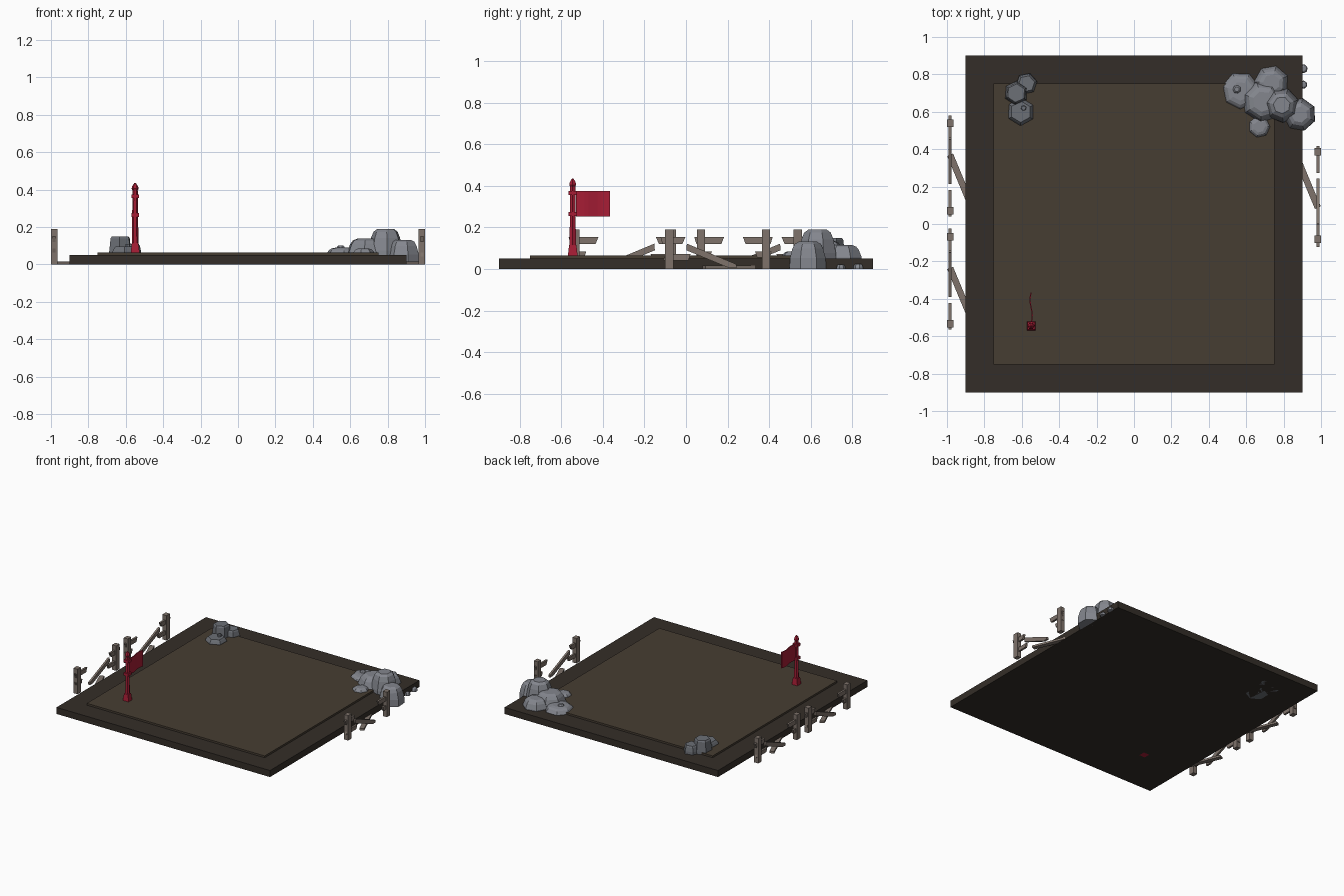
import bpy, bmesh, math
from mathutils import Matrix, Vector

if "Cube" in bpy.data.objects:
    bpy.data.objects.remove(bpy.data.objects["Cube"])


def material(name, rgb):
    m = bpy.data.materials.new(name)
    m.diffuse_color = (*rgb, 1)
    m.use_nodes = True
    m.node_tree.nodes["Principled BSDF"].inputs["Base Color"].default_value = m.diffuse_color
    return m


EARTH_DARK = material("dark_earth", (0.034, 0.027, 0.021))
EARTH = material("earth", (0.062, 0.047, 0.032))
STONE = material("stone", (0.23, 0.24, 0.27))
STONE_DARK = material("dark_stone", (0.15, 0.16, 0.18))
WOOD = material("old_wood", (0.21, 0.17, 0.145))
RED = material("red", (0.38, 0.012, 0.035))


def finish(name, bm, mat, matrix=Matrix()):
    bmesh.ops.recalc_face_normals(bm, faces=bm.faces)
    me = bpy.data.meshes.new(name)
    bm.to_mesh(me)
    bm.free()
    me.materials.append(mat)
    ob = bpy.data.objects.new(name, me)
    ob.matrix_world = matrix
    bpy.context.collection.objects.link(ob)
    return ob


def box(name, centre, size, mat, matrix=Matrix()):
    bm = bmesh.new()
    bmesh.ops.create_cube(bm, size=1)
    bmesh.ops.scale(bm, vec=size, verts=bm.verts)
    bmesh.ops.translate(bm, vec=centre, verts=bm.verts)
    return finish(name, bm, mat, matrix)


def stack(name, x, y, rings, sides, turn, mat):
    """Rings of (radius, z) joined into a capped faceted solid."""
    bm = bmesh.new()
    loops = []
    for r, z in rings:
        loops.append([bm.verts.new((x + r * math.cos(turn + i * math.tau / sides),
                                    y + r * math.sin(turn + i * math.tau / sides), z))
                      for i in range(sides)])
    for a, b in zip(loops, loops[1:]):
        for i in range(sides):
            j = (i + 1) % sides
            bm.faces.new((a[i], a[j], b[j], b[i]))
    bm.faces.new(loops[0][::-1])
    bm.faces.new(loops[-1])
    return finish(name, bm, mat)


def plank(name, profile, thick, matrix):
    """Side profile of (y, z) points extruded along x."""
    bm = bmesh.new()
    f = bm.faces.new([bm.verts.new((-thick / 2, y, z)) for y, z in profile])
    out = bmesh.ops.extrude_face_region(bm, geom=[f])
    bmesh.ops.translate(bm, vec=(thick, 0, 0),
                        verts=[v for v in out["geom"] if isinstance(v, bmesh.types.BMVert)])
    return finish(name, bm, WOOD, matrix)


# Ground slabs
box("ground_slab", (0, 0, 0.025), (1.8, 1.8, 0.05), EARTH_DARK)
box("ground_inset", (0, 0, 0.0325), (1.5, 1.5, 0.063), EARTH)


# Broken fences, the right one turned half round
def fence(label, x, y, angle):
    m = Matrix.Translation((x, y, 0)) @ Matrix.Rotation(angle, 4, 'Z')
    for u in (-0.233, 0.233):
        box(label + "_post", (0, u, 0.095), (0.034, 0.04, 0.19), WOOD, m)
    stubs = {
        "upper_stub_long": [(-0.255, 0.12), (-0.135, 0.12), (-0.122, 0.153), (-0.265, 0.153)],
        "lower_stub_short": [(-0.25, 0.055), (-0.19, 0.055), (-0.18, 0.085), (-0.26, 0.085)],
        "upper_stub_short": [(0.265, 0.12), (0.17, 0.12), (0.155, 0.153), (0.275, 0.153)],
        "lower_stub_long": [(0.26, 0.042), (0.14, 0.042), (0.13, 0.072), (0.25, 0.072)],
        "leaning_rail": [(0.148, 0.122), (0.15, 0.09), (-0.055, 0.005), (-0.09, 0.005), (-0.09, 0.023)],
    }
    for n, p in stubs.items():
        plank(label + "_" + n, p, 0.015, m)
    a, b = Vector((0.0, 0.065)), Vector((0.11, -0.2))
    d, c = b - a, (a + b) / 2
    rail = m @ Matrix.Translation((c.x, c.y, 0.0085)) @ Matrix.Rotation(math.atan2(d.y, d.x), 4, 'Z')
    box(label + "_fallen_rail", (0, 0, 0), (d.length, 0.034, 0.015), WOOD, rail)


fence("left_back_fence", -0.983, 0.305, 0)
fence("left_front_fence", -0.983, -0.3, 0)
fence("right_fence", 0.983, 0.152, math.pi)


# Rounded boulders: x, y, radius, base z, top z, turn
boulders = [
    (0.79, 0.635, 0.095, 0.0, 0.19, 0.3), (0.69, 0.655, 0.115, 0.02, 0.138, 0.1),
    (0.885, 0.585, 0.09, 0.0, 0.132, 0.5), (0.735, 0.755, 0.095, 0.02, 0.115, 0.4),
    (0.57, 0.71, 0.105, 0.03, 0.09, 0.2), (0.67, 0.52, 0.065, 0.03, 0.085, 0.0),
    (0.55, 0.72, 0.027, 0.05, 0.102, 0.5), (0.905, 0.83, 0.024, 0.0, 0.025, 0.2),
    (0.905, 0.745, 0.022, 0.0, 0.022, 0.6),
]
for x, y, r, z0, z1, t in boulders:
    h = z1 - z0
    stack("boulder", x, y, [(r, z0), (r * 0.98, z0 + h * 0.4), (r * 0.84, z0 + h * 0.75),
                            (r * 0.7, z0 + h * 0.92), (r * 0.48, z1)], 7, t, STONE)

# Flat-topped hexagonal stones
for x, y, r, z1, t in [(-0.63, 0.70, 0.067, 0.15, 0.45), (-0.575, 0.75, 0.06, 0.11, 0.2),
                       (-0.605, 0.60, 0.077, 0.095, 0.5), (-0.59, 0.62, 0.017, 0.11, 0.3)]:
    stack("hex_stone", x, y, [(r, 0), (r * 0.97, 0.07), (r * 0.85, z1 - 0.01), (r * 0.74, z1)],
          6, t, STONE_DARK)

# Flag pole with flared foot, two collars and pointed tip
q = math.pi / 4
px, py = -0.55, -0.545
stack("pole_foot", px, py, [(0.034, 0), (0.033, 0.065), (0.025, 0.115)], 4, q, RED)
stack("flag_pole", px, py, [(0.018, 0.1), (0.014, 0.395)], 6, 0, RED)
for z in (0.265, 0.365):
    stack("pole_collar", px, py, [(0.028, z - 0.01), (0.028, z + 0.01)], 4, q, RED)
stack("pole_tip", px, py, [(0.012, 0.392), (0.019, 0.405), (0.016, 0.418), (0.004, 0.436)], 6, 0, RED)

# Gently waving flag cloth
bm = bmesh.new()
N = 8
rows = []
for i in range(N + 1):
    y = py + 0.015 + 0.165 * i / N
    x = px + 0.006 * math.sin(i / N * math.tau)
    rows.append([bm.verts.new((x + dx, y, z)) for dx, z in
                 ((-0.003, 0.253), (0.003, 0.253), (0.003, 0.376), (-0.003, 0.376))])
for a, b in zip(rows, rows[1:]):
    for k in range(4):
        bm.faces.new((a[k], a[(k + 1) % 4], b[(k + 1) % 4], b[k]))
bm.faces.new(rows[0])
bm.faces.new(rows[-1][::-1])
finish("flag_cloth", bm, RED)
